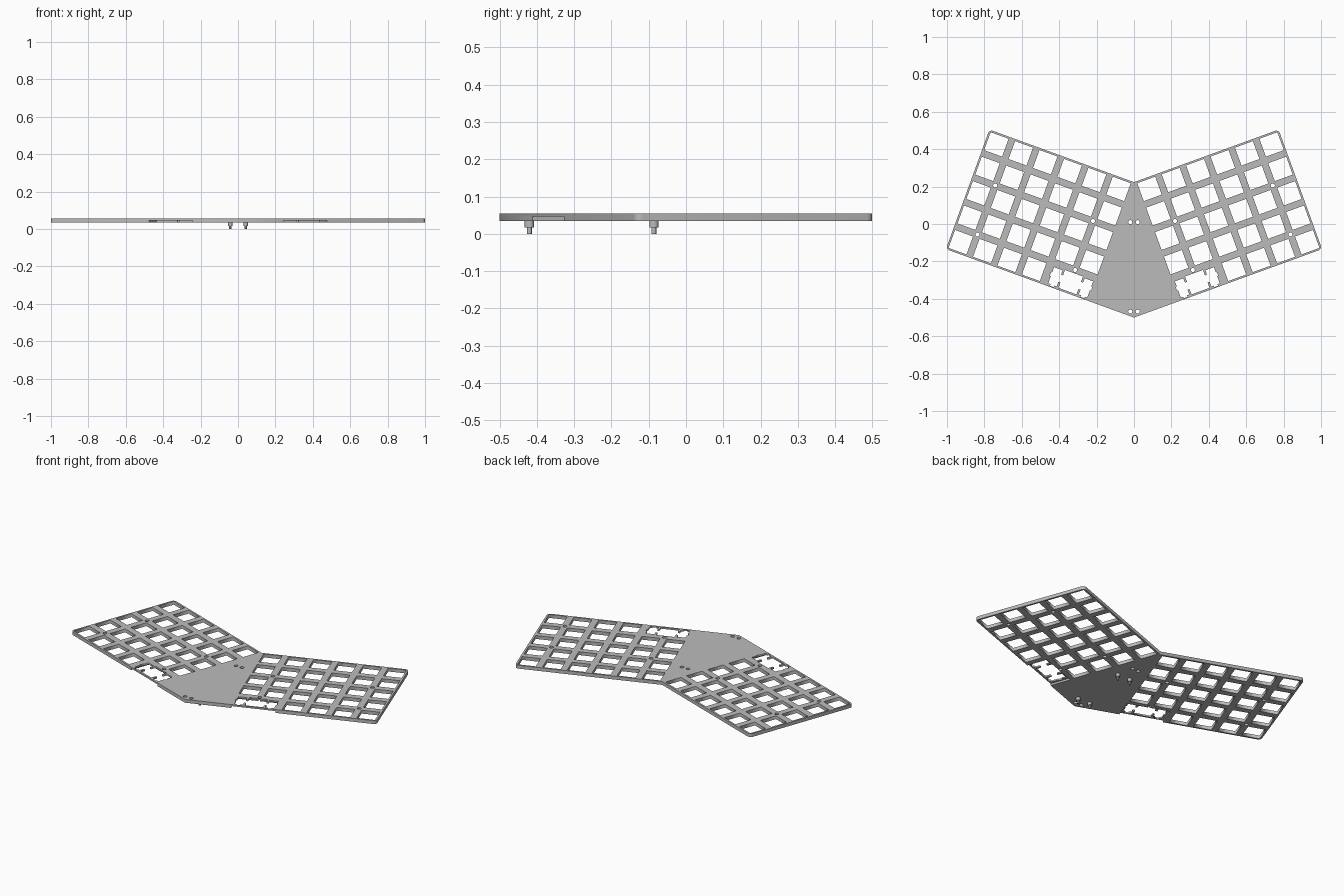
import bpy, bmesh, math
from mathutils import Matrix

if "Cube" in bpy.data.objects:
    bpy.data.objects.remove(bpy.data.objects["Cube"])

A = math.radians(20)            # splay angle of each half
Z0, Z1 = 0.035, 0.055           # plate bottom and top
U_MAX, V_MIN, V_MAX = 0.899, -0.47, 0.21
PITCH, HOLE = 0.139, 0.051      # key spacing and half cutout size
U0, V0 = U_MAX - 0.062, -0.13   # outer column, middle row

grey = bpy.data.materials.new("light_grey")
grey.diffuse_color = (0.5, 0.5, 0.5, 1)
grey.use_nodes = True
grey.node_tree.nodes["Principled BSDF"].inputs["Base Color"].default_value = grey.diffuse_color


def to_xy(u, v):
    """Rotated key-grid coordinates of the right half to world x, y."""
    return (u * math.cos(A) - v * math.sin(A), u * math.sin(A) + v * math.cos(A))


def circle(x, y, r, n=16):
    return [(x + r * math.cos(2 * math.pi * i / n), y + r * math.sin(2 * math.pi * i / n)) for i in range(n)]


def corner(cu, cv, start, r=0.02, n=6):
    """Rounded outline corner in grid coordinates."""
    return [to_xy(cu + r * math.cos(start + math.pi / 2 * i / n),
                  cv + r * math.sin(start + math.pi / 2 * i / n)) for i in range(n + 1)]


def mirror(loop):
    return [(-x, y) for x, y in reversed(loop)]


# Outer outline: two splayed halves meeting at the centre line
right = corner(U_MAX - 0.02, V_MIN + 0.02, -math.pi / 2) + corner(U_MAX - 0.02, V_MAX - 0.02, 0)
outline = [(0, V_MIN / math.cos(A))] + right + [(0, V_MAX / math.cos(A))] + mirror(right)

# Square key cutouts, six columns by five rows, last row leaves room for a wide key
half_loops = []
for row in range(5):
    for col in range(6 if row < 4 else 4):
        u, v = U0 - col * PITCH, V0 + (2 - row) * PITCH
        half_loops.append([to_xy(u + a * HOLE, v + b * HOLE)
                           for a, b in ((-1, -1), (1, -1), (1, 1), (-1, 1))])

# Wide key cutout with stabiliser slots on both sides
WU, WV = U0 - 4.5 * PITCH, V0 - 2 * PITCH
side = [(HOLE, -HOLE), (HOLE, -0.02), (0.063, -0.02), (0.063, -0.047), (0.076, -0.047),
        (0.076, -0.056), (0.098, -0.056), (0.098, -0.047), (0.111, -0.047), (0.111, -0.006),
        (0.117, -0.006), (0.117, 0.015), (0.111, 0.015), (0.111, 0.045), (0.063, 0.045),
        (0.063, 0.02), (HOLE, 0.02), (HOLE, HOLE)]
half_loops.append([to_xy(WU + a, WV + b) for a, b in side + mirror(side)])

# Screw holes between keys and near the centre line
for cu in (0.5, 4.5):
    for cv in (0.5, -1.5):
        half_loops.append(circle(*to_xy(U0 - cu * PITCH, V0 + cv * PITCH), 0.011))
for y in (0.01, -0.468):
    half_loops.append(circle(0.02, y, 0.011))

# Filled and extruded plate
cu = bpy.data.curves.new("plate_profile", 'CURVE')
cu.dimensions = '2D'
cu.fill_mode = 'BOTH'
cu.extrude = (Z1 - Z0) / 2
for loop in [outline] + half_loops + [mirror(l) for l in half_loops]:
    sp = cu.splines.new('POLY')
    sp.points.add(len(loop) - 1)
    for p, (x, y) in zip(sp.points, loop):
        p.co = (x, y, 0, 1)
    sp.use_cyclic_u = True
tmp = bpy.data.objects.new("plate_profile", cu)
bpy.context.collection.objects.link(tmp)
dg = bpy.context.evaluated_depsgraph_get()
mesh = bpy.data.meshes.new_from_object(tmp.evaluated_get(dg))
bpy.data.objects.remove(tmp)
bm = bmesh.new()
bm.from_mesh(mesh)
bmesh.ops.remove_doubles(bm, verts=bm.verts, dist=1e-5)
bmesh.ops.translate(bm, verts=bm.verts, vec=(0, 0, (Z0 + Z1) / 2))
bmesh.ops.recalc_face_normals(bm, faces=bm.faces)
bm.to_mesh(mesh)
bm.free()
mesh.materials.clear()
mesh.materials.append(grey)
plate = bpy.data.objects.new("keyboard_plate", mesh)
bpy.context.collection.objects.link(plate)

# Underside recess around each wide key, open to the front edge
for s in (1, -1):
    bm = bmesh.new()
    x, y = to_xy(WU, WV - 0.02)
    m = (Matrix.Translation((s * x, y, 0.031)) @ Matrix.Rotation(s * A, 4, 'Z')
         @ Matrix.Diagonal((0.25, 0.16, 0.03, 1)))
    bmesh.ops.create_cube(bm, size=1, matrix=m)
    me = bpy.data.meshes.new("recess_cutter")
    bm.to_mesh(me)
    bm.free()
    cutter = bpy.data.objects.new("recess_cutter", me)
    bpy.context.collection.objects.link(cutter)
    cutter.hide_render = True
    cutter.hide_set(True)
    mod = plate.modifiers.new("recess", 'BOOLEAN')
    mod.operation = 'DIFFERENCE'
    mod.solver = 'EXACT'
    mod.object = cutter

# Stepped pegs under the centre
for y, name in ((-0.42, "front_peg"), (-0.086, "rear_peg")):
    for x in (-0.041, 0.041):
        bm = bmesh.new()
        for r, a, b in ((0.0125, 0.017, Z0 + 0.001), (0.0065, 0.0, 0.018)):
            bmesh.ops.create_cone(bm, cap_ends=True, segments=20, radius1=r, radius2=r, depth=b - a,
                                  matrix=Matrix.Translation((x, y, (a + b) / 2)))
        me = bpy.data.meshes.new(name)
        bm.to_mesh(me)
        bm.free()
        me.materials.append(grey)
        peg = bpy.data.objects.new(name, me)
        bpy.context.collection.objects.link(peg)
